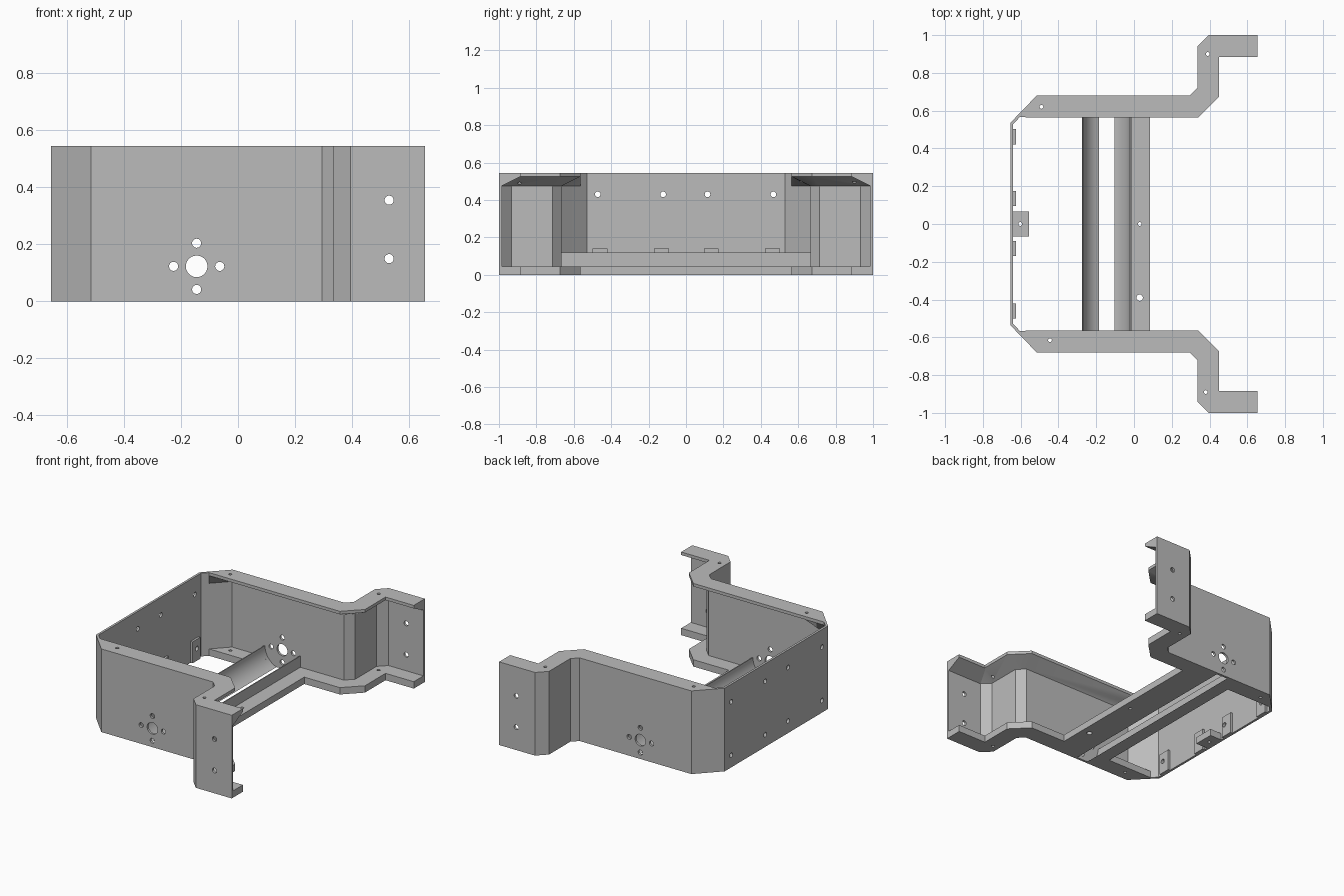
import bpy, bmesh, math
from mathutils import Vector, Matrix

if "Cube" in bpy.data.objects:
    bpy.data.objects.remove(bpy.data.objects["Cube"])

grey = bpy.data.materials.new("plain grey")
grey.use_nodes = True
COLOUR = (0.5, 0.5, 0.5, 1)
grey.diffuse_color = COLOUR
grey.node_tree.nodes["Principled BSDF"].inputs["Base Color"].default_value = COLOUR

WALL, HEIGHT = 0.015, 0.545


def make(name, bm):
    bmesh.ops.remove_doubles(bm, verts=bm.verts, dist=1e-5)
    bmesh.ops.recalc_face_normals(bm, faces=bm.faces)
    mesh = bpy.data.meshes.new(name)
    bm.to_mesh(mesh)
    bm.free()
    ob = bpy.data.objects.new(name, mesh)
    bpy.context.collection.objects.link(ob)
    mesh.materials.append(grey)
    return ob


def loft(name, rings):
    """Closed rings of points joined in order, with end caps."""
    bm = bmesh.new()
    rows = [[bm.verts.new(p) for p in ring] for ring in rings]
    n = len(rows[0])
    for a, b in zip(rows, rows[1:]):
        for i in range(n):
            j = (i + 1) % n
            bm.faces.new((a[i], a[j], b[j], b[i]))
    bm.faces.new(rows[0])
    bm.faces.new(rows[-1][::-1])
    return make(name, bm)


def box(name, x0, x1, y0, y1, z0, z1):
    return loft(name, [[(x0, y0, z), (x1, y0, z), (x1, y1, z), (x0, y1, z)] for z in (z0, z1)])


def cylinders(name, items, segments=24):
    """Cutter of separate cylinders: (centre, radius, length, axis)."""
    bm = bmesh.new()
    turn = {"x": Matrix.Rotation(math.pi / 2, 4, "Y"),
            "y": Matrix.Rotation(math.pi / 2, 4, "X"), "z": Matrix()}
    for centre, radius, length, axis in items:
        bmesh.ops.create_cone(bm, cap_ends=True, segments=segments, radius1=radius, radius2=radius,
                              depth=length, matrix=Matrix.Translation(centre) @ turn[axis])
    ob = make(name, bm)
    ob.hide_render = True
    return ob


def apply(ob, kind, **settings):
    mod = ob.modifiers.new(kind.title(), kind)
    for key, value in settings.items():
        setattr(mod, key, value)
    bpy.context.view_layer.objects.active = ob
    bpy.ops.object.modifier_apply(modifier=mod.name)


def cut(ob, cutter):
    apply(ob, "BOOLEAN", operation="DIFFERENCE", solver="EXACT", object=cutter)


# Side walls: a channel section swept along the cranked outline, then mirrored
path = [Vector(p) for p in ((-0.655, 0.535), (-0.616, 0.5756), (-0.515, 0.68), (0.295, 0.68),
                            (0.335, 0.72), (0.335, 0.94), (0.395, 1.0), (0.655, 1.0))]
section = ((0, 0), (0.115, 0), (0.115, 0.045), (WALL, 0.045),
           (WALL, 0.475), (0.115, 0.525), (0.115, HEIGHT), (0, HEIGHT))


def inset(i, dist):
    """Mitred point at a distance inside the outline."""
    before = path[i - 1] if i else Vector((-0.655, 0))
    after = path[i + 1] if i + 1 < len(path) else path[i] * 2 - before
    d1, d2 = (path[i] - before).normalized(), (after - path[i]).normalized()
    n1, n2 = Vector((d1.y, -d1.x)), Vector((d2.y, -d2.x))
    return path[i] + (n1 + n2) * dist / (1 + n1.dot(n2))


rings = []
for i in range(len(path)):
    limit = WALL if i < 2 else 1        # flanges die out at the rear corner
    rings.append([(*inset(i, min(d, limit)), z) for d, z in section])
sides = loft("side_walls", rings)
apply(sides, "MIRROR", use_axis=(False, True, False))

# Back panel
inner = inset(0, WALL)
back = loft("back_panel", [[(-0.655, -0.535, z), (inner.x, -inner.y, z),
                            (inner.x, inner.y, z), (-0.655, 0.535, z)] for z in (0, HEIGHT)])
parts = [sides, back]

# Screw pads and centre tab on the back panel
for i, y in enumerate((-0.46, -0.13, 0.135, 0.462)):
    parts.append(box(f"screw_pad_{i + 1}", -0.641, -0.625, y - 0.04, y + 0.04, 0, 0.14))
parts.append(box("centre_tab", -0.641, -0.555, -0.067, 0.067, 0, 0.045))

# Two cross bars that form an open round cradle
CX, CZ, R = -0.145, 0.118, 0.125
low = math.acos(CZ / R)


def arc(sign):
    """Cradle curve from the upper rim down to the floor."""
    angles = [math.pi / 2 + (low - math.pi / 2) * k / 14 for k in range(15)]
    return [(CX + sign * R * math.sin(a), CZ - R * math.cos(a)) for a in angles]


profiles = {
    "rear_cross_bar": arc(-1) + [(-0.276, 0), (-0.276, CZ)],
    "front_cross_bar": arc(1) + [(0.085, 0), (0.085, 0.045), (-0.014, 0.045), (-0.014, CZ)],
}
for name, prof in profiles.items():
    parts.append(loft(name, [[(x, y, z) for x, z in prof] for y in (-0.666, 0.666)]))

# Clear the cradle out of the lower flanges
cradle = cylinders("cradle_cutter", [((CX, 0, CZ), R, 1.33, "y")], 64)
cut(sides, cradle)

# Drilled holes: motor pattern, end plates, back panel, flanges and bar
holes = [((CX, 0, 0.123), 0.038, 2.2, "y")]
holes += [((CX + dx, 0, 0.123 + dz), 0.016, 2.2, "y")
          for dx, dz in ((0.081, 0), (-0.081, 0), (0, 0.081), (0, -0.081))]
holes += [((0.53, 0, z), 0.016, 2.2, "y") for z in (0.15, 0.355)]
holes += [((-0.64, y, z), 0.015, 0.1, "x")
          for y in (-0.472, -0.122, 0.115, 0.467) for z in (0.08, 0.43)]
holes += [((x, y, 0.3), 0.01, 1, "z") for x, y in
          ((0.39, 0.9), (-0.49, 0.62), (-0.445, -0.615), (0.38, -0.89), (-0.602, 0), (0.03, 0))]
holes += [((0.03, -0.39, 0.3), 0.017, 1, "z")]
drill = cylinders("hole_cutter", holes)
for ob in parts:
    cut(ob, drill)
for cutter in (cradle, drill):
    bpy.data.objects.remove(cutter)

# Smooth the curved surfaces, keep the edges sharp
for ob in parts:
    bpy.ops.object.select_all(action="DESELECT")
    ob.select_set(True)
    bpy.context.view_layer.objects.active = ob
    bpy.ops.object.shade_smooth_by_angle(angle=math.radians(25))
